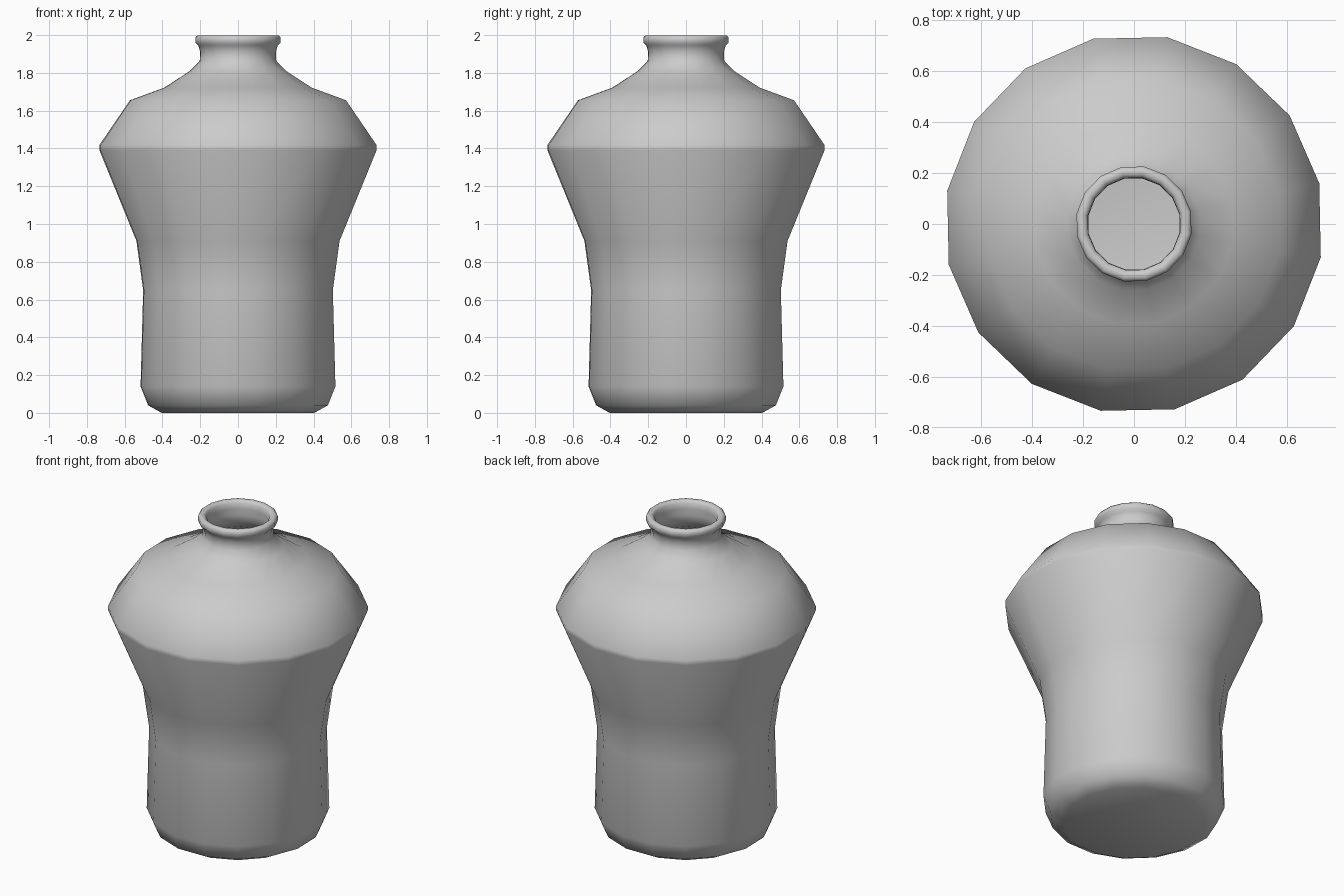
import bpy, bmesh, math

if "Cube" in bpy.data.objects:
    bpy.data.objects.remove(bpy.data.objects["Cube"])

SIDES = 16
TWIST = math.radians(12.4)
WALL = 0.02

# Outer body from foot to lip: (radius, height)
outer = [(0.41, 0.0), (0.483, 0.04), (0.524, 0.14), (0.51, 0.65), (0.546, 0.91),
         (0.745, 1.39), (0.745, 1.418), (0.581, 1.655), (0.396, 1.722),
         (0.262, 1.808), (0.206, 1.862), (0.203, 1.91)]

# Rolled lip
lip = [(0.213, 1.945), (0.229, 1.96), (0.229, 1.987), (0.218, 1.999),
       (0.198, 1.999), (0.184, 1.985), (0.182, 1.95)]

# Thin inner wall back down to the floor
inner = [(r - WALL, z) for r, z in reversed(outer[1:])] + [(0.40, WALL)]


def lathe(name, profile):
    bm = bmesh.new()
    rings = []
    for r, z in profile:
        rings.append([bm.verts.new((r * math.cos(TWIST + 2 * math.pi * i / SIDES),
                                    r * math.sin(TWIST + 2 * math.pi * i / SIDES), z))
                      for i in range(SIDES)])
    for a, b in zip(rings, rings[1:]):
        for i in range(SIDES):
            j = (i + 1) % SIDES
            bm.faces.new((a[i], a[j], b[j], b[i]))
    # Close the underside and the inner floor with centre fans
    for ring in (rings[0], rings[-1]):
        face = bm.faces.new(ring)
        bmesh.ops.poke(bm, faces=[face])
    bmesh.ops.recalc_face_normals(bm, faces=bm.faces[:])
    for f in bm.faces:
        f.smooth = True
    mesh = bpy.data.meshes.new(name)
    bm.to_mesh(mesh)
    bm.free()
    obj = bpy.data.objects.new(name, mesh)
    bpy.context.collection.objects.link(obj)
    return obj


lathe("vase", outer + lip + inner)
